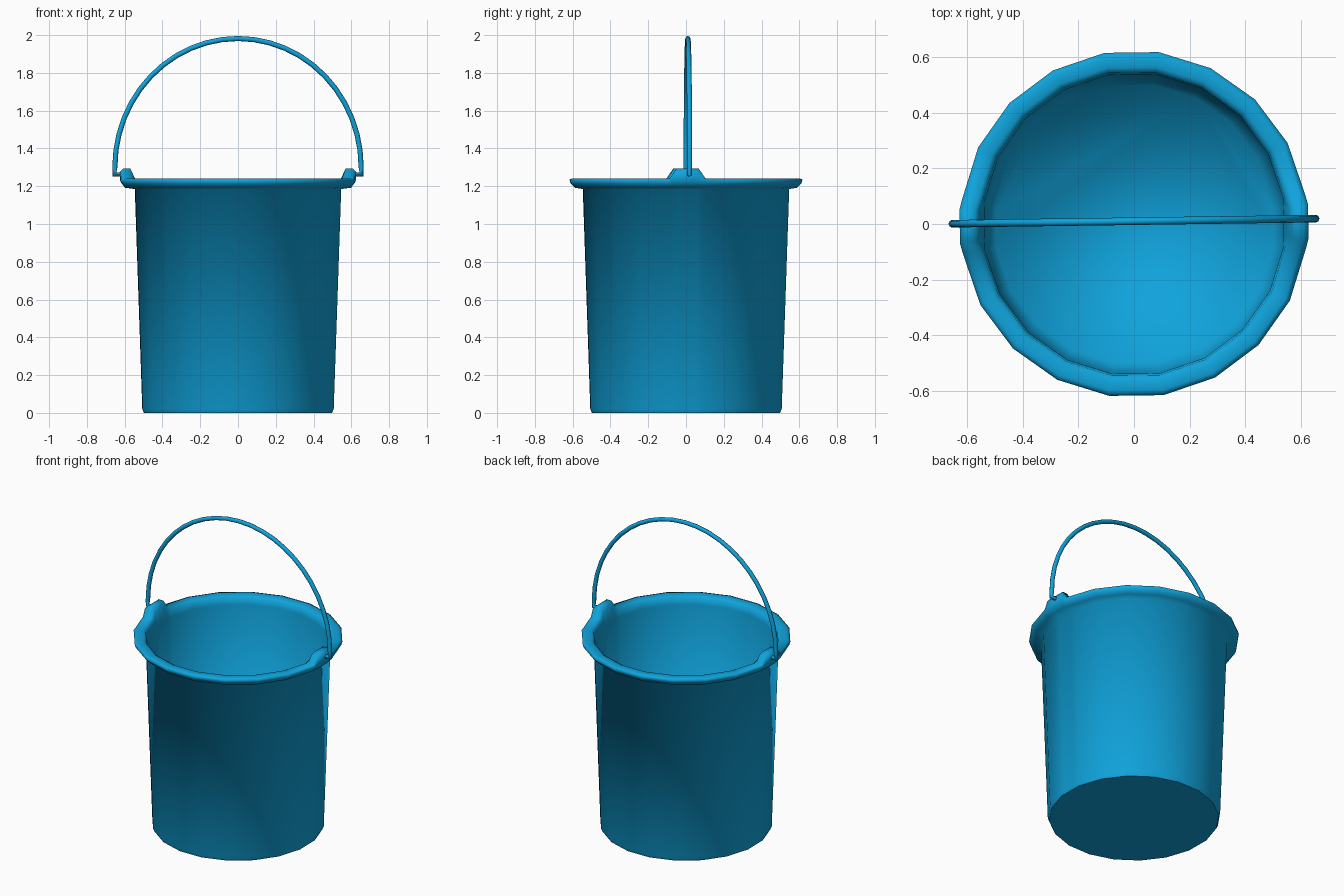
import bpy
import bmesh
from math import radians, sin, cos, pi

if "Cube" in bpy.data.objects:
    bpy.data.objects.remove(bpy.data.objects["Cube"])

blue = bpy.data.materials.new("bucket blue")
blue.use_nodes = True
blue.diffuse_color = (0.005, 0.37, 0.72, 1)
blue.node_tree.nodes["Principled BSDF"].inputs["Base Color"].default_value = (0.005, 0.37, 0.72, 1)

TURN = radians(0.8)  # slight turn of the whole bucket

# Twenty-sided wall; the two side facets get extra columns for the handle ears
columns = [(radians(9 + 18 * k), 1.0, False) for k in range(20)]
for side in (0, pi):
    for a in (-5.5, 5.5):
        columns.append(((side + radians(a)) % (2 * pi), cos(radians(9)) / cos(radians(a)), True))
columns.sort()

# Profile: radius, height, outward push and lift at the ears
profile = [
    (0.503, 0.0, 0, 0), (0.512, 0.02, 0, 0), (0.552, 1.185, 0, 0),
    (0.595, 1.192, 0.01, 0), (0.618, 1.215, 0.012, 0.01),
    (0.623, 1.236, 0.01, 0.04), (0.605, 1.242, 0.01, 0.052),
    (0.568, 1.242, 0.01, 0.053), (0.55, 1.232, 0.012, 0.025),
    (0.543, 1.19, 0, 0), (0.503, 0.03, 0, 0),
]


def build_bucket():
    bm = bmesh.new()
    rings = []
    for r, z, push, lift in profile:
        ring = []
        for a, scale, ear in columns:
            rad = r * scale + (push if ear else 0)
            ring.append(bm.verts.new((rad * cos(a), rad * sin(a), z + (lift if ear else 0))))
        rings.append(ring)
    n = len(columns)
    for low, high in zip(rings, rings[1:]):
        for i in range(n):
            j = (i + 1) % n
            bm.faces.new((low[i], low[j], high[j], high[i]))
    bm.faces.new(rings[-1])
    for f in bm.faces:
        f.smooth = True
    # Flat underside
    bm.faces.new(rings[0][::-1])
    mesh = bpy.data.meshes.new("bucket_body")
    bm.to_mesh(mesh)
    bm.free()
    mesh.materials.append(blue)
    obj = bpy.data.objects.new("bucket_body", mesh)
    bpy.context.collection.objects.link(obj)
    obj.rotation_euler.z = TURN


def build_handle(radius=0.0135, sides=8, steps=24):
    # Arched wire with short hooks turned in to the ears
    arch = [(0.652 * cos(pi * k / steps), 1.3 + 0.682 * sin(pi * k / steps)) for k in range(steps + 1)]
    path = [(0.6, 1.264), (0.654, 1.262)] + arch + [(-0.654, 1.262), (-0.6, 1.264)]
    curve = bpy.data.curves.new("handle", "CURVE")
    curve.dimensions = "3D"
    curve.bevel_depth = radius
    curve.bevel_resolution = sides // 4
    curve.use_fill_caps = True
    spline = curve.splines.new("POLY")
    spline.points.add(len(path) - 1)
    for point, (x, z) in zip(spline.points, path):
        point.co = (x, 0, z, 1)
    spline.use_smooth = True
    curve.materials.append(blue)
    obj = bpy.data.objects.new("handle", curve)
    bpy.context.collection.objects.link(obj)
    obj.location.y = 0.01
    obj.rotation_euler.z = TURN
    bpy.ops.object.select_all(action="DESELECT")
    obj.select_set(True)
    bpy.context.view_layer.objects.active = obj
    bpy.ops.object.convert(target="MESH")
    bpy.ops.object.shade_smooth_by_angle(angle=radians(50))


build_bucket()
build_handle()
